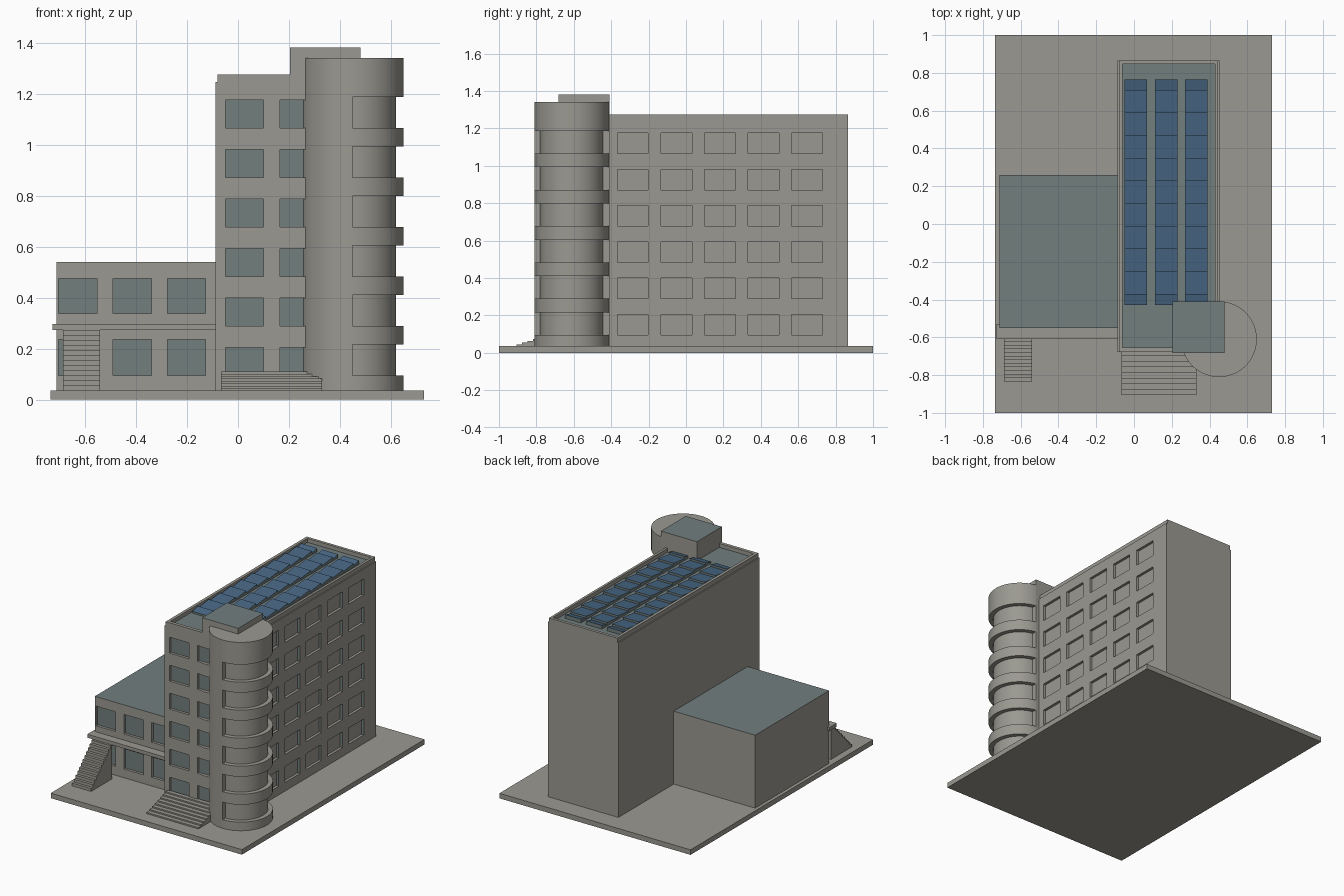
import bpy, bmesh, math

if "Cube" in bpy.data.objects:
    bpy.data.objects.remove(bpy.data.objects["Cube"])


def material(name, rgb):
    m = bpy.data.materials.new(name)
    m.diffuse_color = (*rgb, 1)
    m.use_nodes = True
    m.node_tree.nodes["Principled BSDF"].inputs["Base Color"].default_value = m.diffuse_color
    return m


CONCRETE = material("concrete", (0.325, 0.318, 0.283))
SLATE = material("slate_glass", (0.17, 0.21, 0.208))
BLUE = material("panel_blue", (0.065, 0.138, 0.235))


def finish(name, bm, mats=(CONCRETE,)):
    bmesh.ops.recalc_face_normals(bm, faces=bm.faces)
    me = bpy.data.meshes.new(name)
    bm.to_mesh(me)
    bm.free()
    for m in mats:
        me.materials.append(m)
    ob = bpy.data.objects.new(name, me)
    bpy.context.collection.objects.link(ob)
    return ob


def add_box(bm, x, y, z):
    v = [bm.verts.new((a, b, c)) for c in z for b in y for a in x]
    for f in ((0, 1, 3, 2), (4, 5, 7, 6), (0, 1, 5, 4), (2, 3, 7, 6), (0, 2, 6, 4), (1, 3, 7, 5)):
        bm.faces.new([v[i] for i in f])


def boxes(name, items, mats=(CONCRETE,)):
    bm = bmesh.new()
    for it in items:
        add_box(bm, *it)
    return finish(name, bm, mats)


def add_prism(bm, bottom, shift):
    """Extrude a closed outline of 3D points by a vector."""
    f = bm.faces.new([bm.verts.new(p) for p in bottom])
    r = bmesh.ops.extrude_face_region(bm, geom=[f])
    bmesh.ops.translate(bm, vec=shift, verts=[g for g in r["geom"] if isinstance(g, bmesh.types.BMVert)])


def cut(ob, items):
    """Subtract a set of boxes and keep the result."""
    cutter = boxes("window_cutter", items)
    mod = ob.modifiers.new("windows", "BOOLEAN")
    mod.operation, mod.solver, mod.object = "DIFFERENCE", "EXACT", cutter
    dg = bpy.context.evaluated_depsgraph_get()
    me = bpy.data.meshes.new_from_object(ob.evaluated_get(dg))
    ob.modifiers.clear()
    ob.data = me
    bpy.data.objects.remove(cutter)


def paint(ob, front=None, top=None):
    """Slate on recess backs facing the front, and on the flat roof."""
    ob.data.materials.clear()
    for m in (CONCRETE, SLATE):
        ob.data.materials.append(m)
    for p in ob.data.polygons:
        pane = front is not None and p.normal.y < -0.9 and p.center.y > front + 0.008
        roof = top is not None and p.normal.z > 0.9 and p.center.z > top - 0.005
        p.material_index = 1 if pane or roof else 0


def stairs(name, x, y_front, y_back, z_top, n):
    run, rise = (y_back - y_front) / n, (z_top - G) / n
    pts = [(x[0], y_back, G), (x[0], y_front, G)]
    for i in range(n):
        pts += [(x[0], y_front + run * i, G + rise * (i + 1)),
                (x[0], y_front + run * (i + 1), G + rise * (i + 1))]
    bm = bmesh.new()
    # drop the duplicated ground corner when the outline closes
    add_prism(bm, pts, (x[1] - x[0], 0, 0))
    return finish(name, bm)


G = 0.035                                     # ground slab top
ROWS = [0.095 + 0.194 * i for i in range(6)]  # storey window sills

boxes("ground_slab", [((-0.735, 0.73), (-1, 1), (0, G))])

# Tower with front glazing and recessed side openings
front_cuts = [((x, x + 0.15), (-0.75, -0.66), (z, z + 0.11)) for z in ROWS for x in (-0.05, 0.165)]
side_cuts = [((0.435, 0.5), (0.565 - 0.233 * i, 0.73 - 0.233 * i), (z, z + 0.11))
             for z in ROWS for i in range(5)]
tower = boxes("tower", [((-0.088, 0.453), (-0.678, 0.866), (G, 1.245))])
cut(tower, front_cuts + side_cuts)
paint(tower, front=-0.678)

# Parapet and roof deck
px, py, pz = (-0.08, 0.445), (-0.678, 0.866), (1.245, 1.275)
boxes("parapet", [((px[0], -0.06), py, pz), ((0.428, px[1]), py, pz),
                  ((-0.06, 0.428), (py[0], -0.655), pz), ((-0.06, 0.428), (0.846, py[1]), pz)])
boxes("roof_deck", [((-0.06, 0.428), (-0.655, 0.846), (1.24, 1.248))], (SLATE,))

# Lift shaft
shaft = boxes("lift_shaft", [((0.203, 0.48), (-0.683, -0.41), (G, 1.38))])
cut(shaft, front_cuts)
paint(shaft, front=-0.683, top=1.38)

# Tilted roof panels in three columns
bm = bmesh.new()
for x in (-0.05, 0.11, 0.27):
    for i in range(11):
        y1 = min(0.765, 0.83 - 0.12 * i)
        y0 = max(-0.43, 0.71 - 0.12 * i)
        add_prism(bm, [(x, y0, 1.248), (x, y1, 1.248), (x, y1, 1.274), (x, y0, 1.26)], (0.12, 0, 0))
panels = finish("solar_panels", bm, (SLATE, BLUE))
for p in panels.data.polygons:
    p.material_index = 1 if p.normal.z > 0.5 else 0

# Round stair tower: full discs alternating with half-recessed storeys
def ring_outline(recessed, z, n=72):
    pts = []
    for i in range(n):
        a = math.radians(-90 + 360 * i / n)
        r = 0.17 if recessed and i <= n / 2 else 0.2
        if recessed and i == 0:
            pts.append((0.45, -0.81, z))
        pts.append((0.45 + r * math.cos(a), -0.61 + r * math.sin(a), z))
        if recessed and i == n // 2:
            pts.append((0.45, -0.41, z))
    return pts


bm = bmesh.new()
z = G
for sill in ROWS:
    add_prism(bm, ring_outline(False, z), (0, 0, sill - z))
    add_prism(bm, ring_outline(True, sill), (0, 0, 0.121))
    z = sill + 0.121
add_prism(bm, ring_outline(False, z), (0, 0, 1.34 - z))
stair_tower = finish("round_stair_tower", bm)
bpy.context.view_layer.objects.active = stair_tower
stair_tower.select_set(True)
bpy.ops.object.shade_smooth_by_angle(angle=math.radians(30))

# Side wing
wing = boxes("side_wing", [((-0.712, -0.085), (-0.55, 0.26), (G, 0.54))])
cut(wing, [((x, x + 0.15), (-0.6, -0.532), zr)
           for x in (-0.703, -0.49, -0.277) for zr in ((0.095, 0.235), (0.338, 0.474))])
paint(wing, front=-0.55, top=0.54)

# Balcony slab and both flights of steps
boxes("balcony", [((-0.728, -0.086), (-0.61, -0.53), (0.272, 0.296))])
stairs("wing_stairs", (-0.687, -0.541), -0.835, -0.605, 0.272, 12)
stairs("entrance_steps", (-0.067, 0.33), -0.905, -0.67, 0.11, 8)
